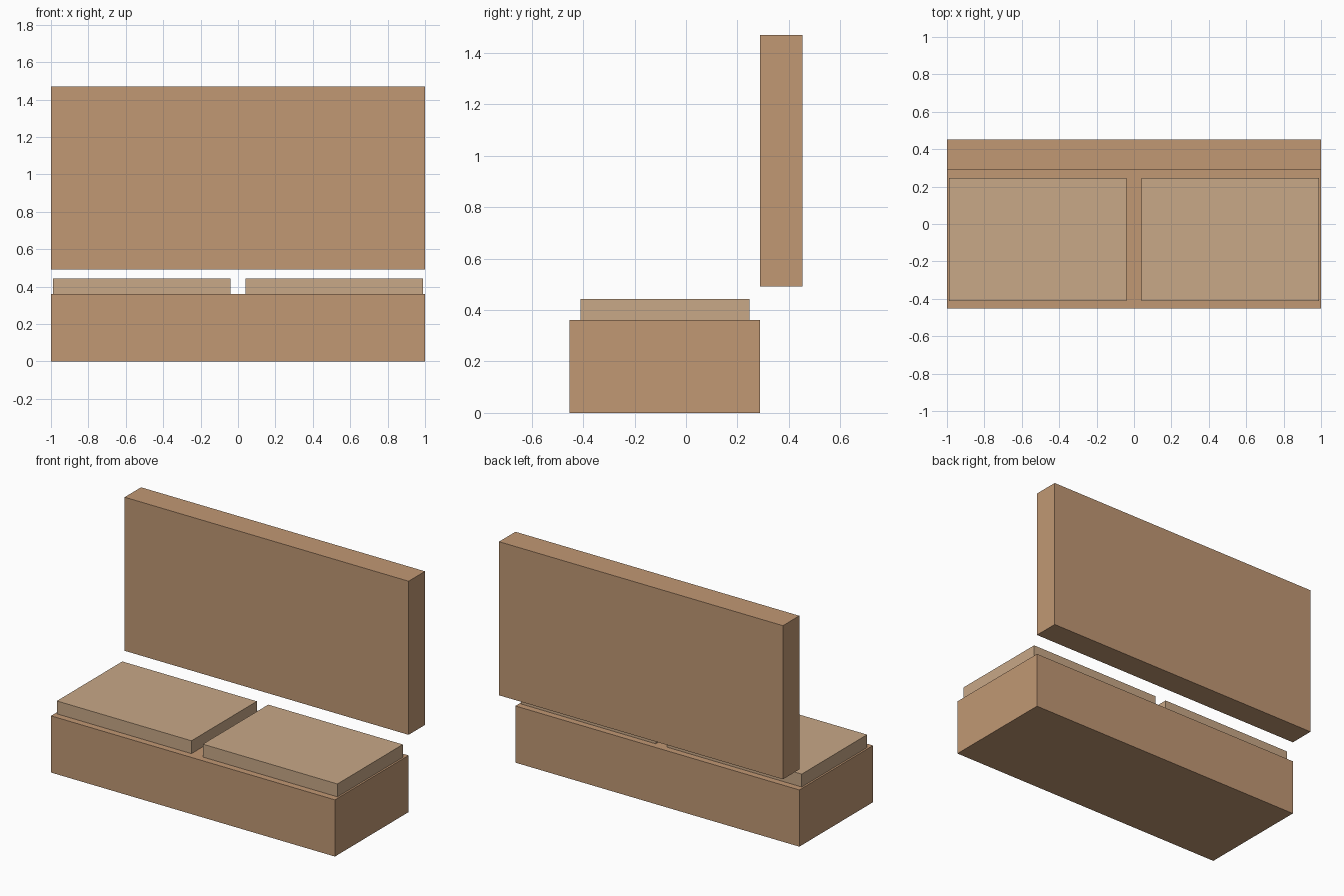
import bpy

if "Cube" in bpy.data.objects:
    bpy.data.objects.remove(bpy.data.objects["Cube"])


def material(name, color):
    mat = bpy.data.materials.new(name)
    mat.diffuse_color = (*color, 1.0)
    mat.use_nodes = True
    mat.node_tree.nodes["Principled BSDF"].inputs["Base Color"].default_value = mat.diffuse_color
    return mat


def box(name, lo, hi, mat):
    """Box spanning two opposite corners."""
    center = [(a + b) / 2 for a, b in zip(lo, hi)]
    bpy.ops.mesh.primitive_cube_add(size=1, location=center)
    obj = bpy.context.object
    obj.name = name
    obj.scale = [b - a for a, b in zip(lo, hi)]
    bpy.ops.object.transform_apply(location=False, rotation=False, scale=True)
    obj.data.materials.append(mat)
    return obj


frame_mat = material("frame_tan", (0.533, 0.314, 0.174))
cushion_mat = material("cushion_tan", (0.578, 0.392, 0.242))

# Seat base and floating backrest
box("seat_base", (-1, -0.453, 0), (1, 0.288, 0.361), frame_mat)
box("backrest", (-1, 0.288, 0.492), (1, 0.453, 1.47), frame_mat)

# Pair of seat cushions either side of the centre gap
for side, x0, x1 in (("left", -0.988, -0.04), ("right", 0.04, 0.988)):
    box(f"seat_cushion_{side}", (x0, -0.411, 0.361), (x1, 0.247, 0.443), cushion_mat)
